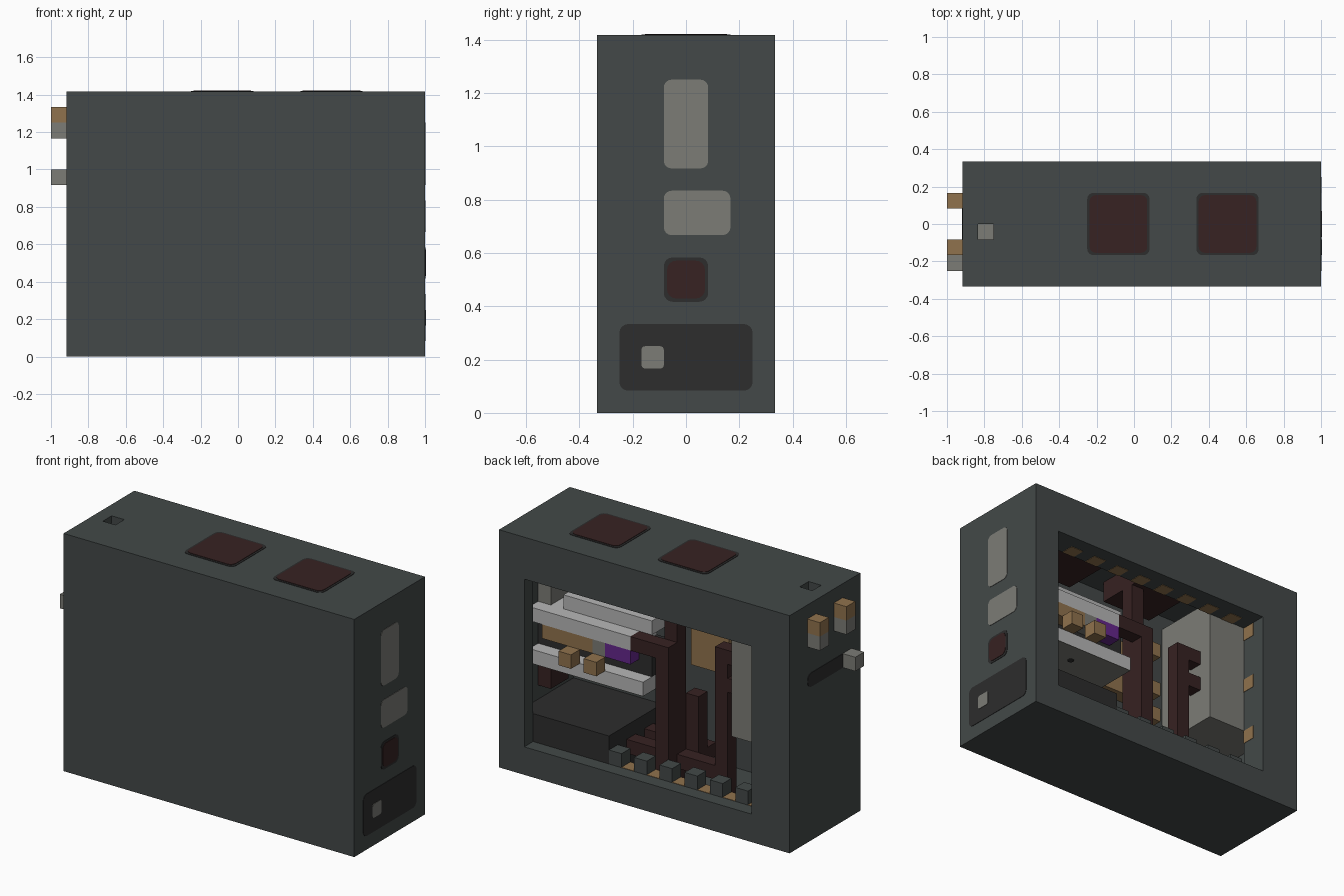
import bpy, bmesh
from mathutils import Vector

old = bpy.data.objects.get("Cube")
if old:
    bpy.data.objects.remove(old, do_unlink=True)

U = 1 / 12  # one block; all sizes below are in blocks


def material(name, r, g, b):
    m = bpy.data.materials.new(name)
    m.use_nodes = True
    m.diffuse_color = (r, g, b, 1)
    m.node_tree.nodes["Principled BSDF"].inputs["Base Color"].default_value = (r, g, b, 1)
    return m


SLATE = material("slate", 0.056, 0.066, 0.065)
TAN = material("tan", 0.28, 0.17, 0.075)
GREY = material("grey", 0.2, 0.2, 0.18)
WHITE = material("pale_grey", 0.47, 0.47, 0.47)
RED = material("dark_red", 0.038, 0.016, 0.016)
DARK = material("charcoal", 0.026, 0.026, 0.026)
PURPLE = material("purple", 0.13, 0.02, 0.26)


def box(name, mat, x, y, z, round_axis=None, radius=0.35):
    """Box spanning three (min, max) ranges, corners rounded around one axis."""
    lo, hi = (Vector(v) * U for v in zip(x, y, z))
    bm = bmesh.new()
    bmesh.ops.create_cube(bm, size=1)
    for v in bm.verts:
        v.co = Vector([(lo[i] + hi[i]) / 2 + v.co[i] * (hi[i] - lo[i]) for i in range(3)])
    if round_axis is not None:
        edges = []
        for e in bm.edges:
            d = e.verts[0].co - e.verts[1].co
            if abs(d[round_axis]) > d.length * 0.99:
                edges.append(e)
        bmesh.ops.bevel(bm, geom=edges, offset=radius * U, segments=4, profile=0.5, affect='EDGES')
    me = bpy.data.meshes.new(name)
    bm.to_mesh(me)
    bm.free()
    me.materials.append(mat)
    ob = bpy.data.objects.new(name, me)
    bpy.context.collection.objects.link(ob)
    return ob


def cut(target, *ranges):
    """Subtract a box and bake the result."""
    cutter = box("cutter", SLATE, *ranges)
    cutter.hide_render = True
    mod = target.modifiers.new("cut", 'BOOLEAN')
    mod.operation, mod.solver, mod.object = 'DIFFERENCE', 'EXACT', cutter
    bpy.context.view_layer.objects.active = target
    bpy.ops.object.modifier_apply(modifier=mod.name)
    bpy.data.objects.remove(cutter, do_unlink=True)


# Case: hollow shell, stepped window opening, button hole in the roof
case = box("case", SLATE, (-11, 12), (-4, 4), (0, 17))
cut(case, (-10, 11), (-3, 2), (1, 16))
cut(case, (-8, 11), (1, 3), (2, 14))
cut(case, (-8, 10), (2.5, 5), (2, 14))
cut(case, (-10, -9), (-1, 0), (15.5, 18))
box("power_button", GREY, (-10, -9), (-1, 0), (15, 16))

# Lights set flush into the window surround, and pegs on the sill
T = 0.03
for i in range(8):
    x = 7 - 2 * i
    box("ceiling_light", TAN, (x, x + 1), (2, 3), (14 - T, 15))
for i in range(6):
    x = 2 - 2 * i
    box("sill_light", TAN, (x, x + 1), (2, 3), (1, 2 + T))
    box("sill_peg", SLATE, (x + 1, x + 2), (2, 3), (2, 3))
for z in (5, 9, 13):
    box("side_light", TAN, (-9, -8 + T), (2, 3), (z, z + 1 - T))


# Vents: dark rim with a red panel
def vent(name, axis, ranges, face):
    for mat, inset, proud in ((DARK, 0, 0.03), (RED, 0.15, 0.06)):
        r = [(a + inset, b - inset) for a, b in ranges]
        r[axis] = (face - 0.02, face + proud)
        box(name, mat, *r, round_axis=axis, radius=0.4)


for x in (-3, 4):
    vent("roof_vent", 2, [(x, x + 4), (-2, 2), (0, 0)], 17)
    box("roof_fan", RED, (x, x + 4), (-2, 2), (14.5, 16))
vent("side_vent", 0, [(0, 0), (-1, 1), (5, 7)], 12)
box("side_fan", RED, (10, 11), (-1, 1), (5, 7))

# Panels on the left wall
box("tall_panel", GREY, (11.9, 12.03), (-1, 1), (11, 15), 0)
box("wide_panel", GREY, (11.9, 12.03), (-1, 2), (8, 10), 0)
box("power_panel", DARK, (11.9, 12.03), (-3, 3), (1, 4), 0, 0.4)
box("power_socket", GREY, (11.9, 12.06), (-2, -1), (2, 3), 0, 0.15)

# Plugs and slider on the right wall
for y in (1, -2):
    box("plug_base", GREY, (-12, -11), (y, y + 1), (14, 15))
    box("plug_top", TAN, (-12, -11), (y, y + 1), (15, 16))
box("slider_slot", DARK, (-11.03, -10.9), (-2.3, 2), (11, 12), 0, 0.45)
box("slider_knob", GREY, (-12, -11), (-3, -2), (11, 12))

# Power supply
box("power_supply", DARK, (4, 11), (-3, 3), (1, 4))

# Drive bay between two shelves
box("lower_shelf", WHITE, (2, 11), (-1, 2), (7.02, 8))
box("lower_shelf_underside", GREY, (2, 11), (-1, 2), (6.98, 7.02))
box("shelf_fan_hub", DARK, (5.8, 6.2), (0.3, 0.7), (6.92, 7), 2, 0.15)
box("upper_shelf", WHITE, (3, 11), (-1, 2), (10, 11))
box("upper_shelf_cap", WHITE, (2, 9), (-1, 1), (11, 12))
box("drive", DARK, (2, 11), (-1, 1), (8, 10))
box("drive_strip", TAN, (6, 10), (1, 2), (9, 10))
box("drive_latch", GREY, (5, 6), (1, 2), (9, 10))
box("drive_chip", PURPLE, (3, 5), (1, 2), (9, 10))
for x in (5, 7):
    box("drive_button", TAN, (x, x + 1), (2, 3), (8, 9))
    box("cooling_fin", DARK, (x + 2, x + 3), (-1, 0), (12, 14))
box("panel_housing", GREY, (10, 11), (-1, 1), (11, 15))

# Cables
box("main_cable", RED, (0, 1), (0, 2), (1, 11))
box("main_cable_arm", RED, (1, 3), (1, 2), (10, 11))
box("main_cable_riser", RED, (0, 1), (0, 1), (11, 14.5))
box("floor_cable", RED, (-4, 4), (0, 1), (2, 3))
box("second_cable", RED, (-4, -3), (0, 1), (1, 11.5))
for z in (8.5, 10.5):
    box("second_cable_prong", RED, (-5, -4), (0, 1), (z, z + 1))
box("third_cable", RED, (-1, 0), (-1, 0), (2, 7))
box("rear_floor_cable", RED, (-1, 4), (-2, -1), (2, 3))

# Cooler box and circuit pieces on the inner wall
box("cooler", GREY, (-10, -5), (-3, 2), (6, 15))
box("large_circuit", TAN, (-2, 1), (-3, -2), (8, 12))
for z in (5, 7, 9, 12):
    box("small_circuit", TAN, (-4, -3), (-3, -2), (z, z + 1))
